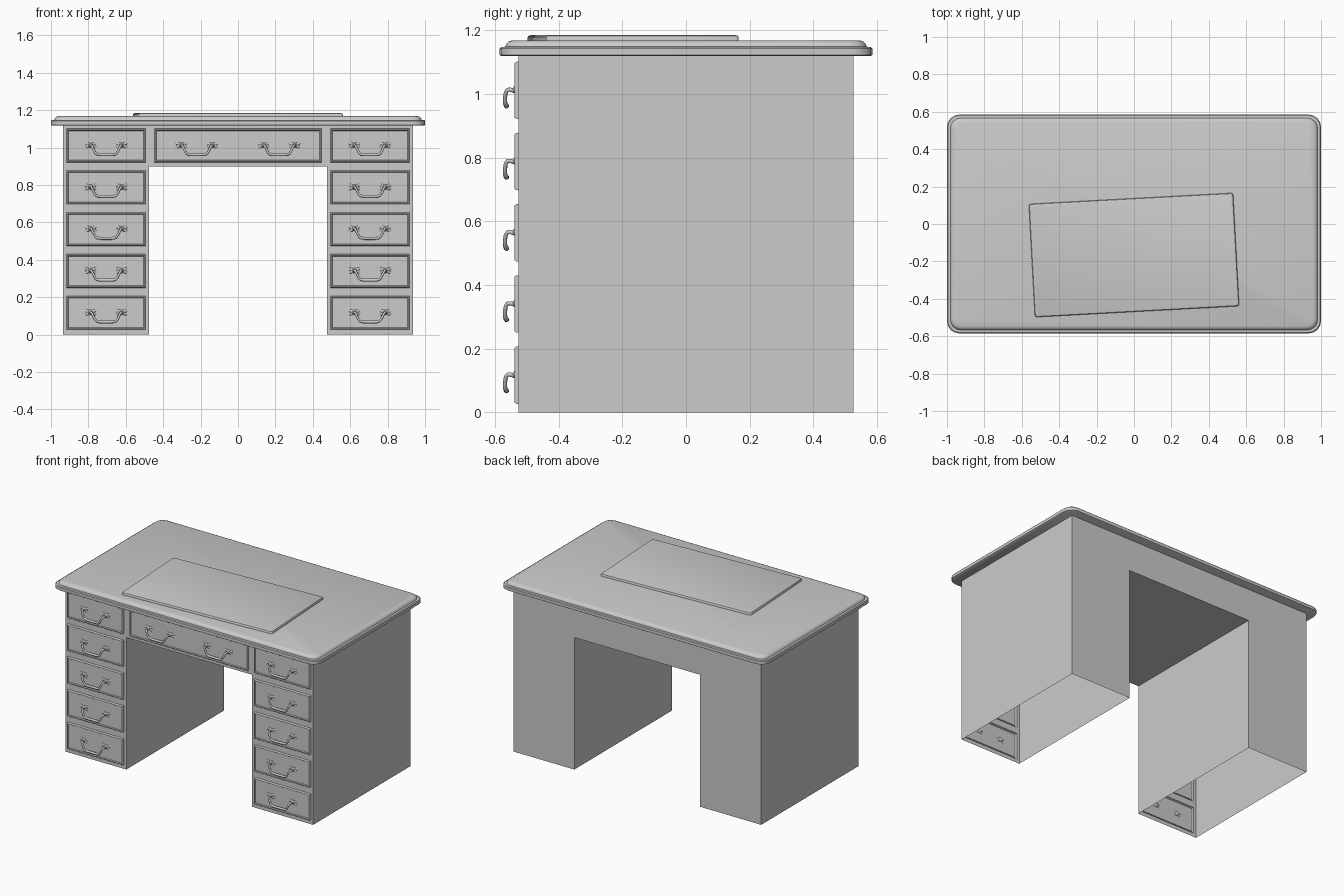
import bpy, bmesh, math
from mathutils import Matrix, Vector

if "Cube" in bpy.data.objects:
    bpy.data.objects.remove(bpy.data.objects["Cube"])

W, D, KX, KZ, H = 0.935, 0.525, 0.475, 0.90, 1.12
PITCH, DH = 0.2235, 0.09           # drawer spacing and half height
DRAWER_Z = [0.117 + PITCH * i for i in range(5)]
SIDE_X = 0.705


def finish(bm, name, angle=None):
    me = bpy.data.meshes.new(name)
    bm.to_mesh(me)
    bm.free()
    ob = bpy.data.objects.new(name, me)
    bpy.context.collection.objects.link(ob)
    if angle:
        activate([ob])
        bpy.ops.object.shade_smooth_by_angle(angle=math.radians(angle))
    return ob


def activate(obs):
    bpy.ops.object.select_all(action='DESELECT')
    for o in obs:
        o.select_set(True)
    bpy.context.view_layer.objects.active = obs[0]


def slab(name, hx, hy, radius, segs, layers):
    """Rounded rectangle lofted through (inset, z) layers."""
    bm = bmesh.new()
    rings = []
    for inset, z in layers:
        r = max(radius - inset * 0.5, 0.002)
        ring = []
        for q, (sx, sy) in enumerate([(1, 1), (-1, 1), (-1, -1), (1, -1)]):
            for s in range(segs + 1):
                a = math.pi / 2 * (q + s / segs)
                ring.append(bm.verts.new((sx * (hx - inset - r) + r * math.cos(a),
                                          sy * (hy - inset - r) + r * math.sin(a), z)))
        rings.append(ring)
    n = len(rings[0])
    for lo, hi in zip(rings, rings[1:]):
        for i in range(n):
            bm.faces.new((lo[i], lo[(i + 1) % n], hi[(i + 1) % n], hi[i]))
    bm.faces.new(rings[0][::-1])
    bm.faces.new(rings[-1])
    return finish(bm, name, 35)


# Desk body: open-bottomed shell with drawer fronts raised out of the front sheet
bm = bmesh.new()
half = [0.447, KX, 0.494, 0.917, W]
xs = [-x for x in reversed(half)] + half
zs = [0.0]
for z in DRAWER_Z:
    zs += [z - DH, z + DH]
zs = sorted(zs + [KZ, H])
grid = {(x, z): bm.verts.new((x, -D, z)) for x in xs for z in zs}
drawers = []
for x0, x1 in zip(xs, xs[1:]):
    for z0, z1 in zip(zs, zs[1:]):
        cx, cz = abs(x0 + x1) / 2, (z0 + z1) / 2
        if cx < KX and cz < KZ:
            continue
        f = bm.faces.new((grid[x0, z0], grid[x1, z0], grid[x1, z1], grid[x0, z1]))
        in_row = min(abs(cz - z) for z in DRAWER_Z) < 0.01
        if in_row and (abs(cx - SIDE_X) < 0.01 or cx < 0.01):
            drawers.append(f)
outline = [(-W, 0), (-W, H), (W, H), (W, 0), (KX, 0), (KX, KZ), (-KX, KZ), (-KX, 0)]
bm.faces.new([bm.verts.new((x, D, z)) for x, z in outline])
for i in (0, 2, 4, 5, 6):
    (xa, za), (xb, zb) = outline[i], outline[i + 1]
    bm.faces.new([bm.verts.new(p) for p in
                  ((xa, -D, za), (xb, -D, zb), (xb, D, zb), (xa, D, za))])
bm.normal_update()
for thick, depth in ((0.0005, 0.008), (0.005, 0.005), (0.006, 0.0), (0.005, -0.006)):
    bmesh.ops.inset_individual(bm, faces=drawers, thickness=thick, depth=depth)
    bm.normal_update()
finish(bm, "desk_body")

# Table top with moulded edge
slab("table_top", 1.0, 0.585, 0.065, 4,
     [(0.006, 1.118), (0, 1.122), (0, 1.142), (0.005, 1.147), (0.018, 1.148),
      (0.021, 1.157), (0.028, 1.164), (0.04, 1.168)])

# Writing pad lying slightly askew
pad = slab("writing_pad", 0.547, 0.303, 0.012, 3,
           [(0, 1.166), (0, 1.177), (0.003, 1.182), (0.009, 1.184)])
pad.location = (0, -0.166, 0)
pad.rotation_euler.z = math.radians(3.1)

# Handle bail: drooping rod, origin on the drawer centre
arm = [(0.083, 0.0, -0.004), (0.083, -0.018, 0.004), (0.078, -0.030, 0.0),
       (0.068, -0.034, -0.020), (0.058, -0.034, -0.040), (0.045, -0.030, -0.049)]
path = [(-x, y, z) for x, y, z in arm] + [(0, -0.029, -0.049)] + arm[::-1]
cu = bpy.data.curves.new("drawer_handle", 'CURVE')
cu.dimensions = '3D'
cu.bevel_depth, cu.bevel_resolution, cu.use_fill_caps = 0.0065, 2, True
sp = cu.splines.new('NURBS')
sp.points.add(len(path) - 1)
for p, co in zip(sp.points, path):
    p.co = (*co, 1)
    p.radius = 1.25 if abs(co[0]) < 0.05 else 1.0
sp.order_u, sp.use_endpoint_u, sp.resolution_u = 3, True, 3
bail = bpy.data.objects.new("drawer_handle", cu)
bpy.context.collection.objects.link(bail)
activate([bail])
bpy.ops.object.convert(target='MESH')
bail = bpy.context.object

# Leaf-shaped mounting plates and round bosses
bm = bmesh.new()
for s in (-1, 1):
    for tilt, size in ((22, (0.034, 0.005, 0.010)), (-22, (0.034, 0.005, 0.010)),
                       (0, (0.013, 0.011, 0.013))):
        m = (Matrix.Translation((s * 0.083, 0.001, 0.002))
             @ Matrix.Rotation(math.radians(tilt), 4, 'Y')
             @ Matrix.Diagonal((*size, 1)))
        bmesh.ops.create_uvsphere(bm, u_segments=12, v_segments=8, radius=1, matrix=m)
plates = finish(bm, "handle_plates")
activate([bail, plates])
bpy.ops.object.join()
bpy.ops.object.shade_smooth_by_angle(angle=math.radians(50))

# One handle per side drawer, two on the centre drawer
spots = [(s * SIDE_X, z) for s in (-1, 1) for z in DRAWER_Z]
spots += [(s * 0.22, DRAWER_Z[4]) for s in (-1, 1)]
for i, (x, z) in enumerate(spots):
    ob = bail if i == 0 else bail.copy()
    if i:
        bpy.context.collection.objects.link(ob)
    ob.location = (x, -D - 0.009, z)
